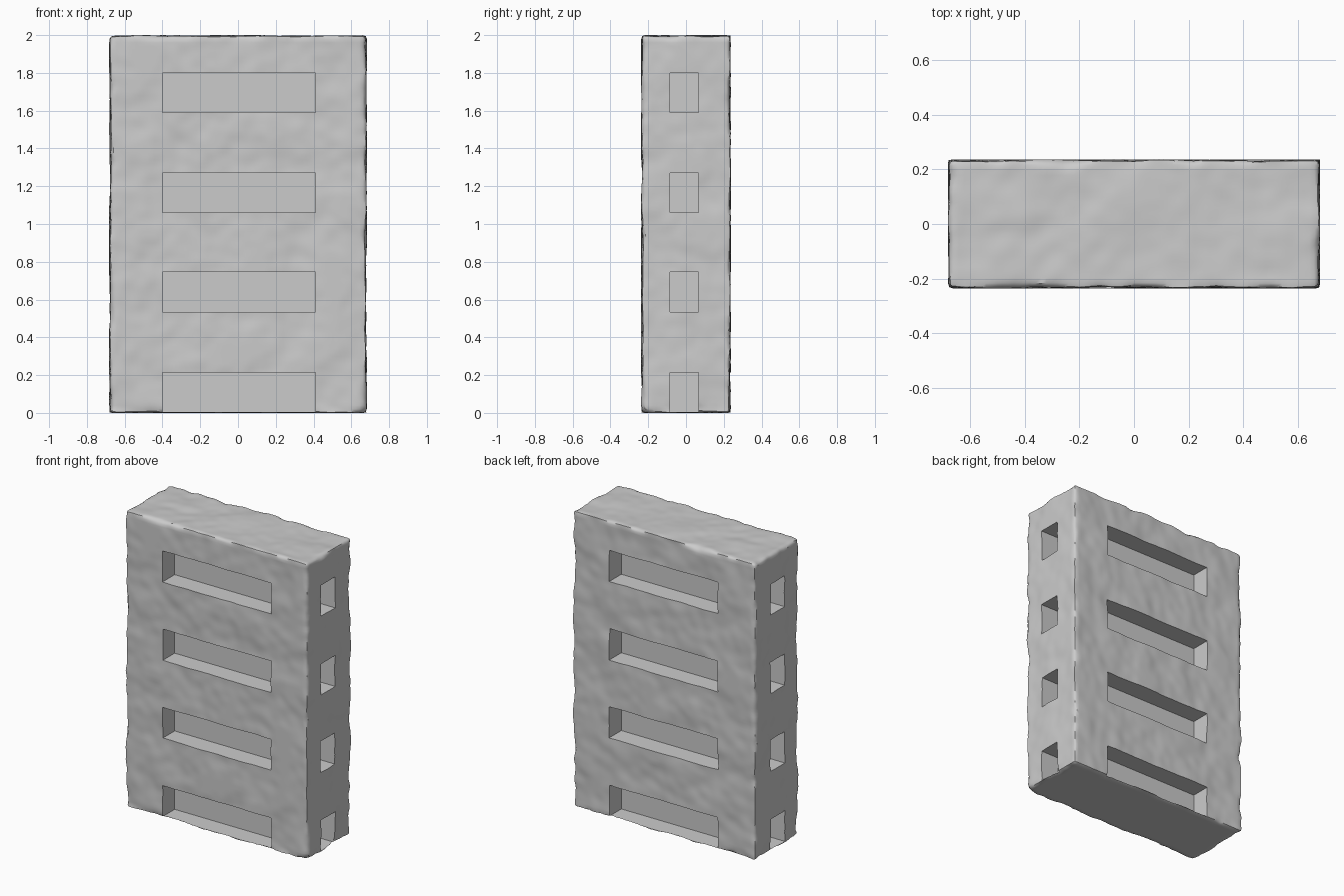
import bpy, bmesh, math
from mathutils import Vector, noise

if "Cube" in bpy.data.objects:
    bpy.data.objects.remove(bpy.data.objects["Cube"])

HALF = Vector((0.682, 0.237, 1.0))
MID = Vector((0, 0, 1.0))
STEP = 0.02


def link(bm, name):
    mesh = bpy.data.meshes.new(name)
    bm.normal_update()
    bm.to_mesh(mesh)
    bm.free()
    ob = bpy.data.objects.new(name, mesh)
    bpy.context.collection.objects.link(ob)
    return ob


def box(bm, lo, hi):
    lo, hi = Vector(lo), Vector(hi)
    for v in bmesh.ops.create_cube(bm, size=1)["verts"]:
        v.co = Vector(((lo[i] + hi[i]) / 2 + v.co[i] * (hi[i] - lo[i]) for i in range(3)))


# Dense block: a box sliced into a regular grid
bm = bmesh.new()
box(bm, -HALF, HALF)
for axis in range(3):
    n = round(2 * HALF[axis] / STEP)
    normal = Vector((0, 0, 0))
    normal[axis] = 1
    for i in range(1, n):
        bmesh.ops.bisect_plane(bm, geom=bm.verts[:] + bm.edges[:] + bm.faces[:],
                               plane_co=normal * (-HALF[axis] + 2 * HALF[axis] * i / n),
                               plane_no=normal)

# Weathered stone: unevenly rounded edges and shallow dents, only ever eroding inward
for v in bm.verts:
    p = v.co.copy()
    wear = 0.022 + 0.03 * noise.noise(p * 7) + 0.015 * noise.noise(p * 19)
    r = min(max(wear, 0.005), 0.05)
    q = Vector((max(-HALF[i] + r, min(HALF[i] - r, p[i])) for i in range(3)))
    d = (p - q).normalized()
    dent = 0.004 + 0.009 * noise.noise(p * 5 + Vector((3, 1, 7))) + 0.004 * noise.noise(p * 14)
    if p.z < -HALF.z + 1e-4:
        dent = 0
    v.co = q + d * (r - max(dent, 0)) + MID
stone_block = link(bm, "stone_block")

# Crisp recesses: four wide slots front and back, four small holes on each end
bm = bmesh.new()
DEPTH = 0.133
for z0, z1 in ((0.006, 0.215), (0.535, 0.745), (1.06, 1.27), (1.59, 1.80)):
    box(bm, (-0.40, -0.4, z0), (0.41, -HALF.y + DEPTH, z1))
    box(bm, (-0.40, HALF.y - DEPTH, z0), (0.41, 0.4, z1))
    box(bm, (HALF.x - DEPTH, -0.085, z0), (0.9, 0.065, z1))
    box(bm, (-0.9, -0.085, z0), (-HALF.x + DEPTH, 0.065, z1))
cutter = link(bm, "recess_cutter")
cutter.hide_render = True

mod = stone_block.modifiers.new("recesses", "BOOLEAN")
mod.operation = "DIFFERENCE"
mod.solver = "EXACT"
mod.object = cutter
bpy.context.view_layer.objects.active = stone_block
stone_block.select_set(True)
bpy.ops.object.modifier_apply(modifier=mod.name)
bpy.data.objects.remove(cutter)
bpy.ops.object.shade_smooth_by_angle(angle=math.radians(40))
